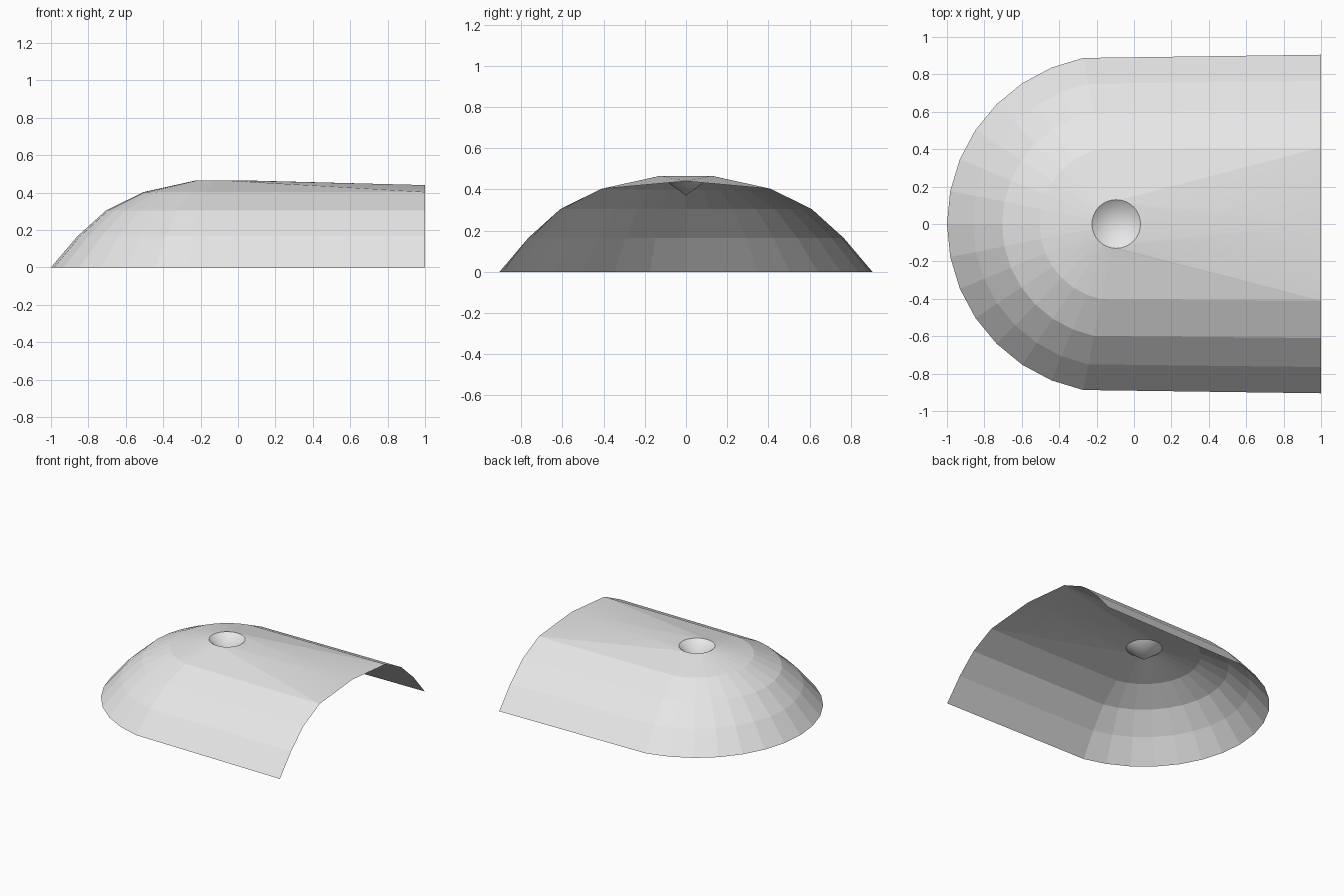
import bpy, bmesh, math

cube = bpy.data.objects.get("Cube")
if cube:
    bpy.data.objects.remove(cube)

SEGMENTS = 32
CENTRE_X = -0.095
END_X = 1.0
FIRST, LAST = 9, 23          # rim steps covered by the rounded end
FAN = 7                      # rim step where the roof wedge begins
RINGS = [(0.905, 0.0), (0.765, 0.165), (0.61, 0.305), (0.41, 0.403)]
RIM_RADIUS, RIM_Z = 0.13, 0.465
PIT_Z, RIDGE_Z = 0.37, 0.44

bm = bmesh.new()


def on_circle(radius, z, step):
    a = math.tau * step / SEGMENTS
    return bm.verts.new((CENTRE_X + radius * math.cos(a), radius * math.sin(a), z))


def face(verts, smooth=False):
    f = bm.faces.new(verts)
    f.smooth = smooth


# Rounded end and straight vault, as U-shaped rows
rows = []
for radius, z in RINGS:
    row = [bm.verts.new((END_X, radius, z))]
    row += [on_circle(radius, z, s) for s in range(FIRST, LAST + 1)]
    row.append(bm.verts.new((END_X, -radius, z)))
    rows.append(row)
for low, high in zip(rows, rows[1:]):
    for i in range(len(low) - 1):
        face((low[i], low[i + 1], high[i + 1], high[i]))

# Shallow crown up to the round rim
top = rows[-1]
rim = [on_circle(RIM_RADIUS, RIM_Z, s) for s in range(SEGMENTS)]
for s in range(FIRST, LAST):
    i = s - FIRST + 1
    face((top[i], top[i + 1], rim[s + 1], rim[s]))

# Roof panels on both sides, and the wedge running to the open end
peak = bm.verts.new((END_X, 0, RIDGE_Z))
for corner, arc_end, sign in ((top[0], top[1], 1), (top[-1], top[-2], -1)):
    face((corner, arc_end, rim[sign * FIRST]))
    for s in range(FAN, FIRST):
        face((corner, rim[sign * (s + 1)], rim[sign * s]))
    face((corner, rim[sign * FAN], peak), True)
    for s in range(FAN):
        face((peak, rim[sign * (s + 1)], rim[sign * s]), True)

# Conical pit
apex = bm.verts.new((CENTRE_X, 0, PIT_Z))
for s in range(SEGMENTS):
    nxt = (s + 1) % SEGMENTS
    face((rim[s], rim[nxt], apex), True)
    bm.edges.get((rim[s], rim[nxt])).smooth = False

# Every face of the shell looks upward
bm.normal_update()
bmesh.ops.reverse_faces(bm, faces=[f for f in bm.faces if f.normal.z < 0])

mesh = bpy.data.meshes.new("domed_shell")
bm.to_mesh(mesh)
bm.free()
shell = bpy.data.objects.new("domed_shell", mesh)
bpy.context.collection.objects.link(shell)

# Plain light grey
grey = bpy.data.materials.new("light_grey")
grey.use_nodes = True
colour = (0.8, 0.8, 0.8, 1)
grey.diffuse_color = colour
grey.node_tree.nodes["Principled BSDF"].inputs["Base Color"].default_value = colour
mesh.materials.append(grey)
